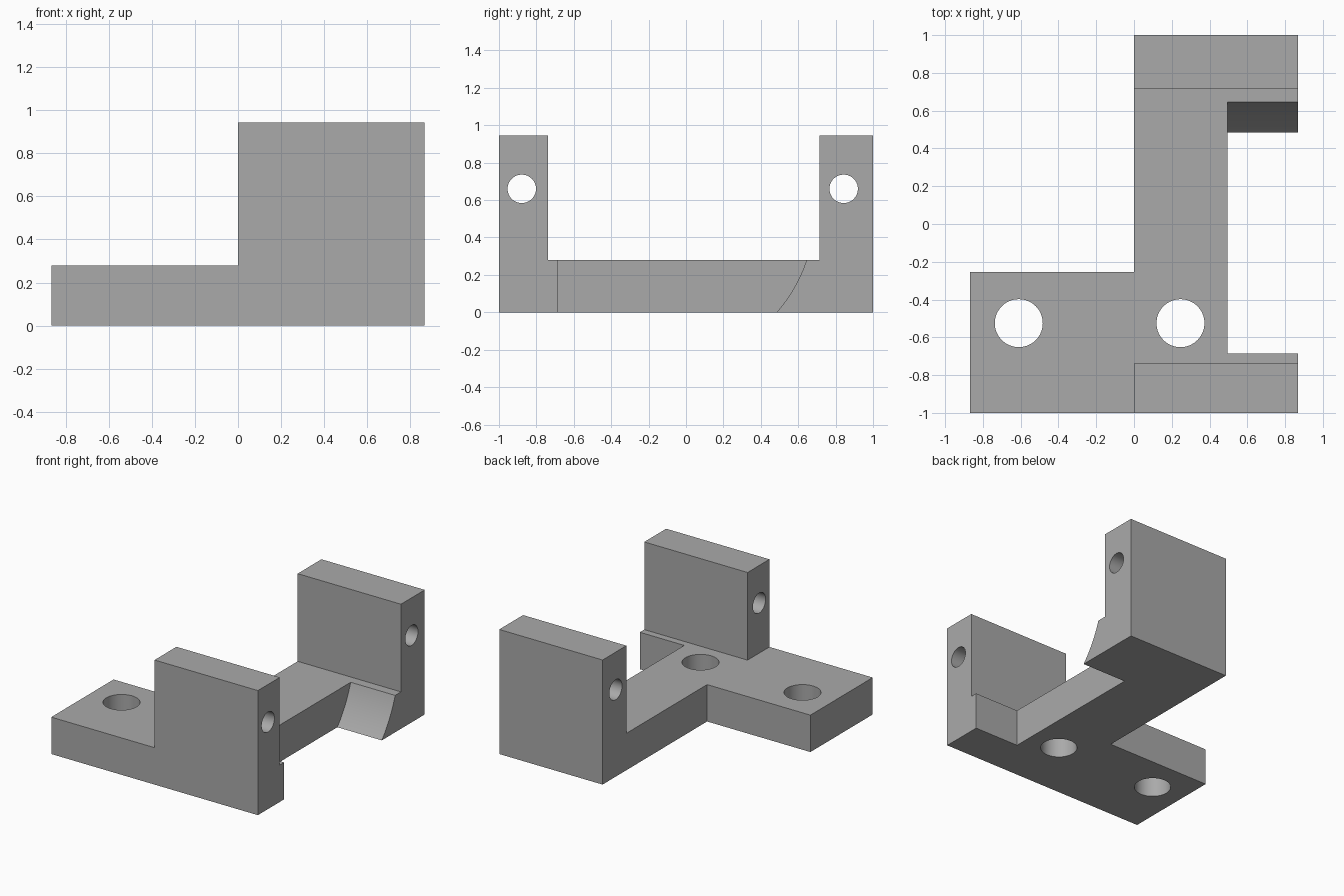
import bpy, bmesh, math
from mathutils import Vector, Matrix

cube = bpy.data.objects.get("Cube")
if cube:
    bpy.data.objects.remove(cube, do_unlink=True)

grey = bpy.data.materials.new("plain grey")
grey.use_nodes = True
GREY = (0.4, 0.4, 0.4, 1)
grey.diffuse_color = GREY
grey.node_tree.nodes["Principled BSDF"].inputs["Base Color"].default_value = GREY

LEFT, RIGHT = 0.867, -0.867
DECK, TOP, OVER = 0.28, 0.945, 0.1


def finish(name, bm):
    bmesh.ops.recalc_face_normals(bm, faces=bm.faces)
    mesh = bpy.data.meshes.new(name)
    bm.to_mesh(mesh)
    bm.free()
    mesh.materials.append(grey)
    obj = bpy.data.objects.new(name, mesh)
    bpy.context.collection.objects.link(obj)
    return obj


def prism(name, profile, x0, x1):
    """Extrude a (y, z) profile along x."""
    bm = bmesh.new()
    face = bm.faces.new([bm.verts.new((x0, y, z)) for y, z in profile])
    ext = bmesh.ops.extrude_face_region(bm, geom=[face])
    moved = [v for v in ext["geom"] if isinstance(v, bmesh.types.BMVert)]
    bmesh.ops.translate(bm, verts=moved, vec=(x1 - x0, 0, 0))
    return finish(name, bm)


def box(name, x0, x1, y0, y1, z0, z1):
    return prism(name, [(y0, z0), (y1, z0), (y1, z1), (y0, z1)], x0, x1)


def drill(name, centre, radius, axis):
    bm = bmesh.new()
    turn = Vector((0, 0, 1)).rotation_difference(Vector(axis)).to_matrix().to_4x4()
    bmesh.ops.create_cone(bm, cap_ends=True, segments=64, radius1=radius,
                          radius2=radius, depth=3,
                          matrix=Matrix.Translation(centre) @ turn)
    return finish(name, bm)


def cut(target, cutter):
    cutter.hide_render = True
    mod = target.modifiers.new("cut", "BOOLEAN")
    mod.operation, mod.solver, mod.object = "DIFFERENCE", "EXACT", cutter
    bpy.context.view_layer.objects.active = target
    bpy.ops.object.modifier_apply(modifier=mod.name)
    bpy.data.objects.remove(cutter, do_unlink=True)


# U-shaped bracket: deck with an upright wall at the front and the back
bracket = prism("mounting_bracket", [
    (-1, 0), (1, 0), (1, TOP), (0.715, TOP),
    (0.715, DECK), (-0.738, DECK), (-0.738, TOP), (-1, TOP)], RIGHT, LEFT)

# Right half is only a low flange at the front
cut(bracket, box("flange_top_cutter", -1, 0, -1.1, 1.1, DECK, 1.1))
cut(bracket, box("flange_back_cutter", -1, 0, -0.253, 1.1, -OVER, 1.1))

# Notch in the left side of the deck, ending in a concave sweep at the back
low, high = Vector((0.485, 0)), Vector((0.645, DECK))
chord = high - low
side = Vector((chord.y, -chord.x)).normalized()
sweep = [low + chord * t + side * 0.016 * 4 * t * (1 - t)
         for t in (i / 16 for i in range(17))]
notch = [(-0.685, -OVER), (low.x, -OVER)] + [tuple(p) for p in sweep]
notch += [(high.x, DECK + OVER), (-0.685, DECK + OVER)]
# Stay clear of the front wall, which stands in front of the notch
cut(bracket, prism("notch_cutter", notch, 0.494, 1))

# Screw holes through the deck and pin holes through the walls
for x in (-0.61, 0.246):
    cut(bracket, drill("screw_hole_cutter", (x, -0.525, 0), 0.127, (0, 0, 1)))
for y in (-0.878, 0.843):
    cut(bracket, drill("pin_hole_cutter", (0, y, 0.66), 0.076, (1, 0, 0)))

# Smooth bores and sweep, crisp edges elsewhere
bpy.ops.object.select_all(action="DESELECT")
bracket.select_set(True)
bpy.context.view_layer.objects.active = bracket
bpy.ops.object.shade_smooth_by_angle(angle=math.radians(25))
